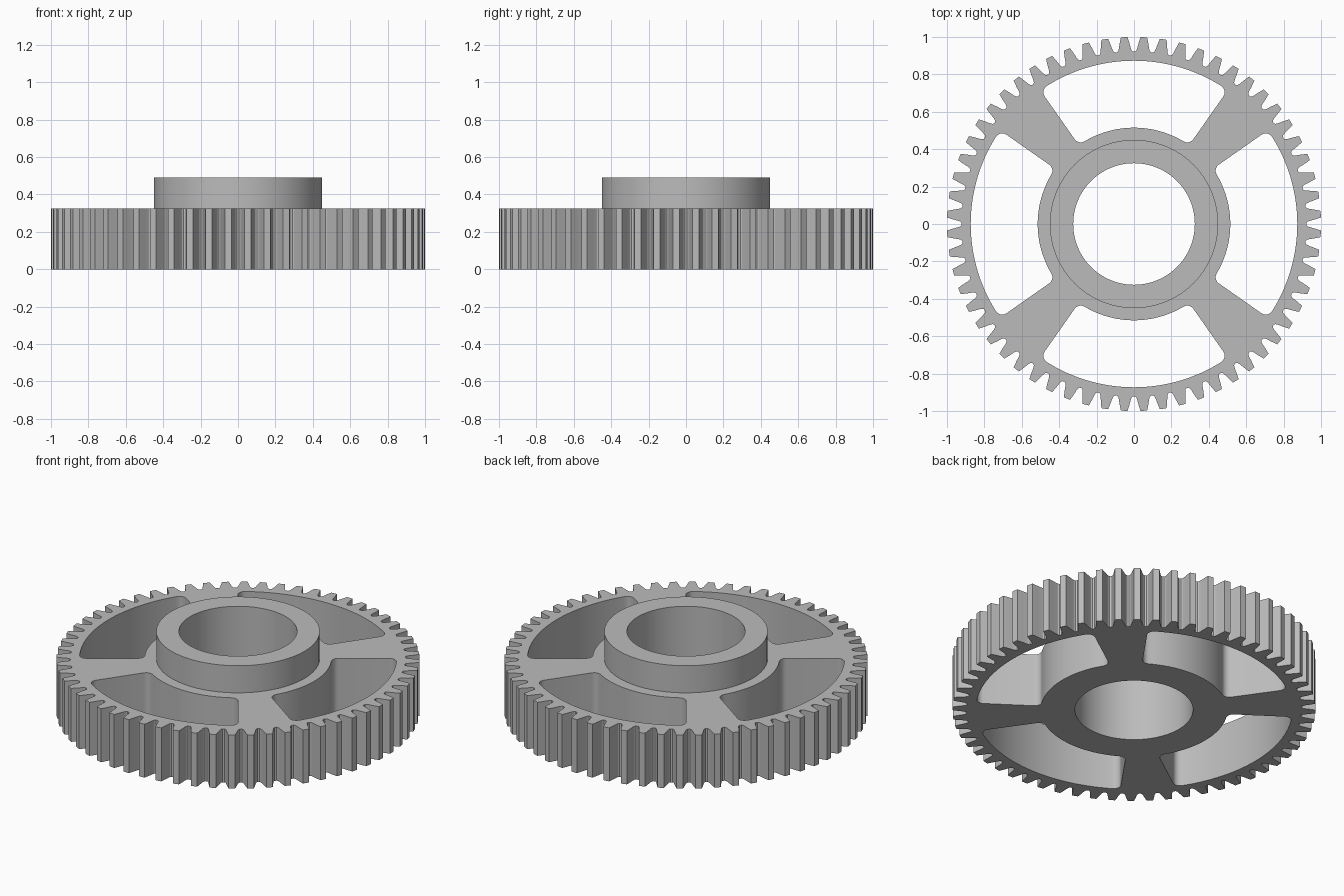
import bpy, bmesh
from math import sin, cos, asin, radians, pi
from mathutils import Vector

TEETH = 60
WEB_TOP, HUB_TOP = 0.325, 0.49
BORE_R, HUB_R = 0.325, 0.45
WIN_IN, WIN_OUT, FILLET = 0.515, 0.873, 0.04
HALF_ANGLE = radians(35)

if "Cube" in bpy.data.objects:
    bpy.data.objects.remove(bpy.data.objects["Cube"])


def polar(r, a, centre=(0, 0)):
    return Vector((centre[0] + r * cos(a), centre[1] + r * sin(a)))


def arc(r, a0, a1, n, centre=(0, 0)):
    return [polar(r, a0 + (a1 - a0) * i / n, centre) for i in range(n + 1)]


def circle(r, n=96):
    return arc(r, 0, 2 * pi, n)[:-1]


def toothed_rim():
    # Half of one tooth as (radius, angle from tooth centre), root to tip
    half = [(0.922, 0.046), (0.928, 0.039), (0.940, 0.034), (0.968, 0.027), (1.0, 0.018)]
    pts = []
    for t in range(TEETH):
        mid = 2 * pi * (t + 0.5) / TEETH
        pts += [polar(r, mid - a) for r, a in half]
        pts += [polar(r, mid + a) for r, a in reversed(half)]
    return pts


def window(turn):
    # Half of a rounded sector opening, then mirrored and turned into place
    d_out = HALF_ANGLE - asin(FILLET / (WIN_OUT - FILLET))
    d_in = HALF_ANGLE - asin(FILLET / (WIN_IN + FILLET))
    side = HALF_ANGLE + pi / 2
    half = arc(WIN_OUT, 0, d_out, 14)
    half += arc(FILLET, d_out, side, 6, polar(WIN_OUT - FILLET, d_out))[1:]
    half += arc(FILLET, side, d_in + pi, 6, polar(WIN_IN + FILLET, d_in))
    half += arc(WIN_IN, d_in, 0, 12)[1:]
    pts = half + [Vector((p.x, -p.y)) for p in reversed(half[1:-1])]
    return [Vector((p.x * cos(turn) - p.y * sin(turn), p.x * sin(turn) + p.y * cos(turn)))
            for p in pts]


bm = bmesh.new()


def ring(pts, z):
    verts = [bm.verts.new((p.x, p.y, z)) for p in pts]
    return verts, [bm.edges.new((v, verts[i - 1])) for i, v in enumerate(verts)]


def wall(low, high):
    a, b = low[0], high[0]
    for i in range(len(a)):
        bm.faces.new((a[i - 1], a[i], b[i], b[i - 1]))


def cap(rings, up):
    bmesh.ops.triangle_fill(bm, use_beauty=True, use_dissolve=False,
                            edges=[e for r in rings for e in r[1]], normal=(0, 0, up))


# Rim and spoke openings, bottom and top outlines
outlines = [toothed_rim()] + [window(k * pi / 2) for k in range(4)]
lower = [ring(p, 0) for p in outlines]
upper = [ring(p, WEB_TOP) for p in outlines]

# Hub collar and bore
bore_low, bore_high = ring(circle(BORE_R), 0), ring(circle(BORE_R), HUB_TOP)
hub_low, hub_high = ring(circle(HUB_R), WEB_TOP), ring(circle(HUB_R), HUB_TOP)

# Flat faces first, then the upright walls
cap(lower + [bore_low], -1)
cap(upper + [hub_low], 1)
cap([hub_high, bore_high], 1)
for lo, hi in zip(lower, upper):
    wall(lo, hi)
wall(hub_low, hub_high)
wall(bore_low, bore_high)
bmesh.ops.recalc_face_normals(bm, faces=bm.faces[:])

mesh = bpy.data.meshes.new("spur_gear")
bm.to_mesh(mesh)
bm.free()
gear = bpy.data.objects.new("spur_gear", mesh)
bpy.context.collection.objects.link(gear)

# Plain grey metal
grey = bpy.data.materials.new("plain_grey")
grey.use_nodes = True
colour = (0.5, 0.5, 0.5, 1)
grey.diffuse_color = colour
grey.node_tree.nodes["Principled BSDF"].inputs["Base Color"].default_value = colour
mesh.materials.append(grey)

bpy.ops.object.select_all(action="DESELECT")
gear.select_set(True)
bpy.context.view_layer.objects.active = gear
bpy.ops.object.shade_smooth_by_angle(angle=radians(25))
